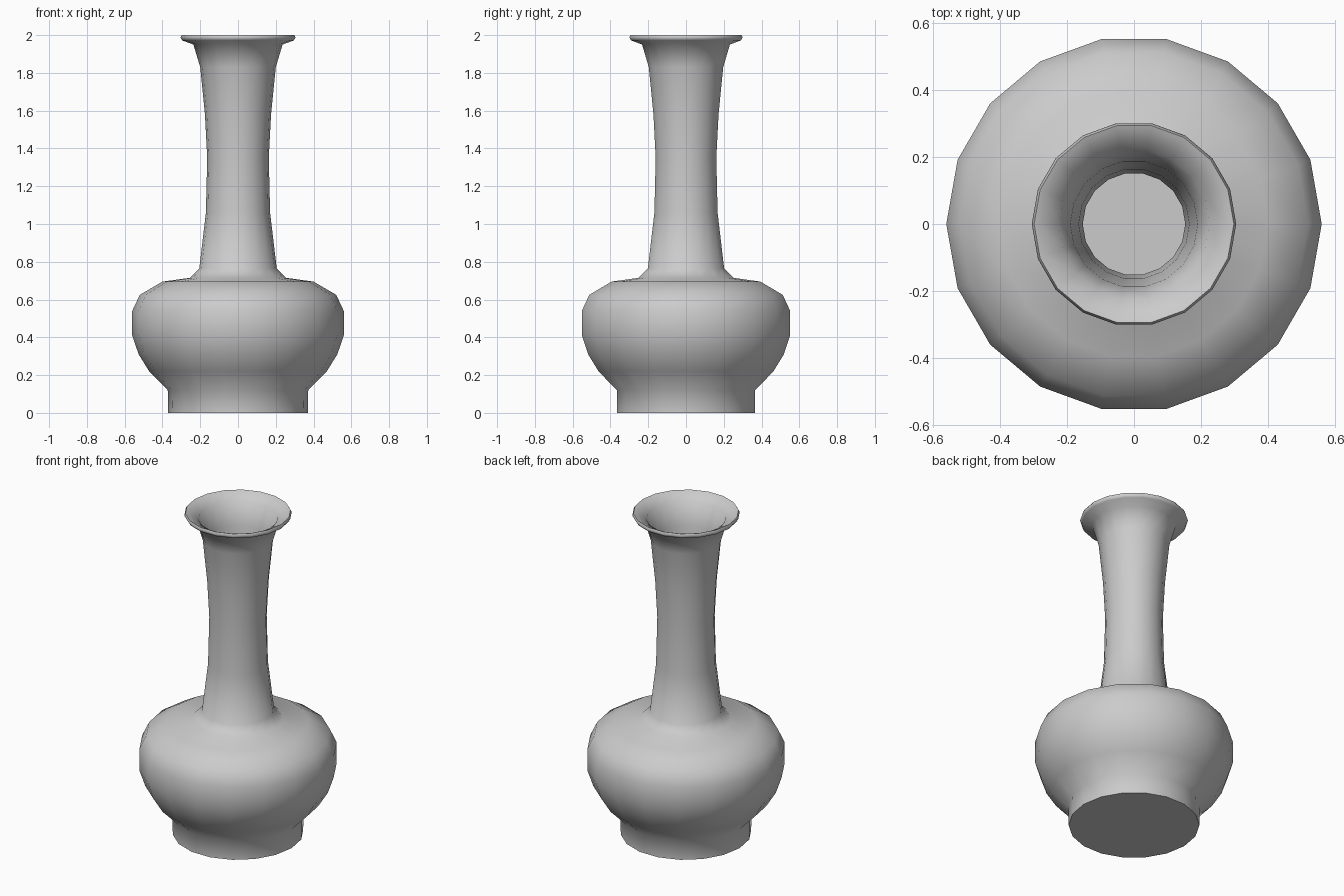
import bpy, bmesh, math

if "Cube" in bpy.data.objects:
    bpy.data.objects.remove(bpy.data.objects["Cube"])

SIDES = 18

# Closed half-section: outside from foot to lip, then inside back to the floor
outer = [(0.37, 0.0), (0.372, 0.12), (0.47, 0.22), (0.526, 0.31), (0.56, 0.41),
         (0.56, 0.54), (0.52, 0.625), (0.40, 0.695), (0.255, 0.715), (0.205, 0.765),
         (0.17, 1.06), (0.163, 1.35), (0.175, 1.58), (0.20, 1.83), (0.236, 1.95),
         (0.295, 1.972), (0.305, 1.988), (0.298, 2.0)]
WALL = 0.01
inner = [(0.285, 1.995), (0.225, 1.96)]
inner += [(r - WALL, z - 0.005) for r, z in reversed(outer[1:14])]
inner += [(0.36, WALL)]


def lathe(name, profile, mat):
    """Spin a profile about z, capping both ends with a disc."""
    bm = bmesh.new()
    rings = []
    for r, z in profile:
        rings.append([bm.verts.new((r * math.cos(2 * math.pi * i / SIDES),
                                    r * math.sin(2 * math.pi * i / SIDES), z))
                      for i in range(SIDES)])
    for a, b in zip(rings, rings[1:]):
        for i in range(SIDES):
            j = (i + 1) % SIDES
            bm.faces.new((a[i], a[j], b[j], b[i]))
    bm.faces.new(rings[0][::-1])   # underside of the foot
    bm.faces.new(rings[-1])        # floor inside
    bmesh.ops.recalc_face_normals(bm, faces=bm.faces)
    mesh = bpy.data.meshes.new(name)
    bm.to_mesh(mesh)
    bm.free()
    mesh.materials.append(mat)
    obj = bpy.data.objects.new(name, mesh)
    bpy.context.collection.objects.link(obj)
    return obj


grey = bpy.data.materials.new("pale grey ceramic")
grey.diffuse_color = (0.6, 0.6, 0.6, 1)
grey.use_nodes = True
grey.node_tree.nodes["Principled BSDF"].inputs["Base Color"].default_value = grey.diffuse_color

# Vase with foot, round body, long neck and flared lip
vase = lathe("vase", outer + inner, grey)
bpy.context.view_layer.objects.active = vase
vase.select_set(True)
bpy.ops.object.shade_smooth_by_angle(angle=math.radians(65))
